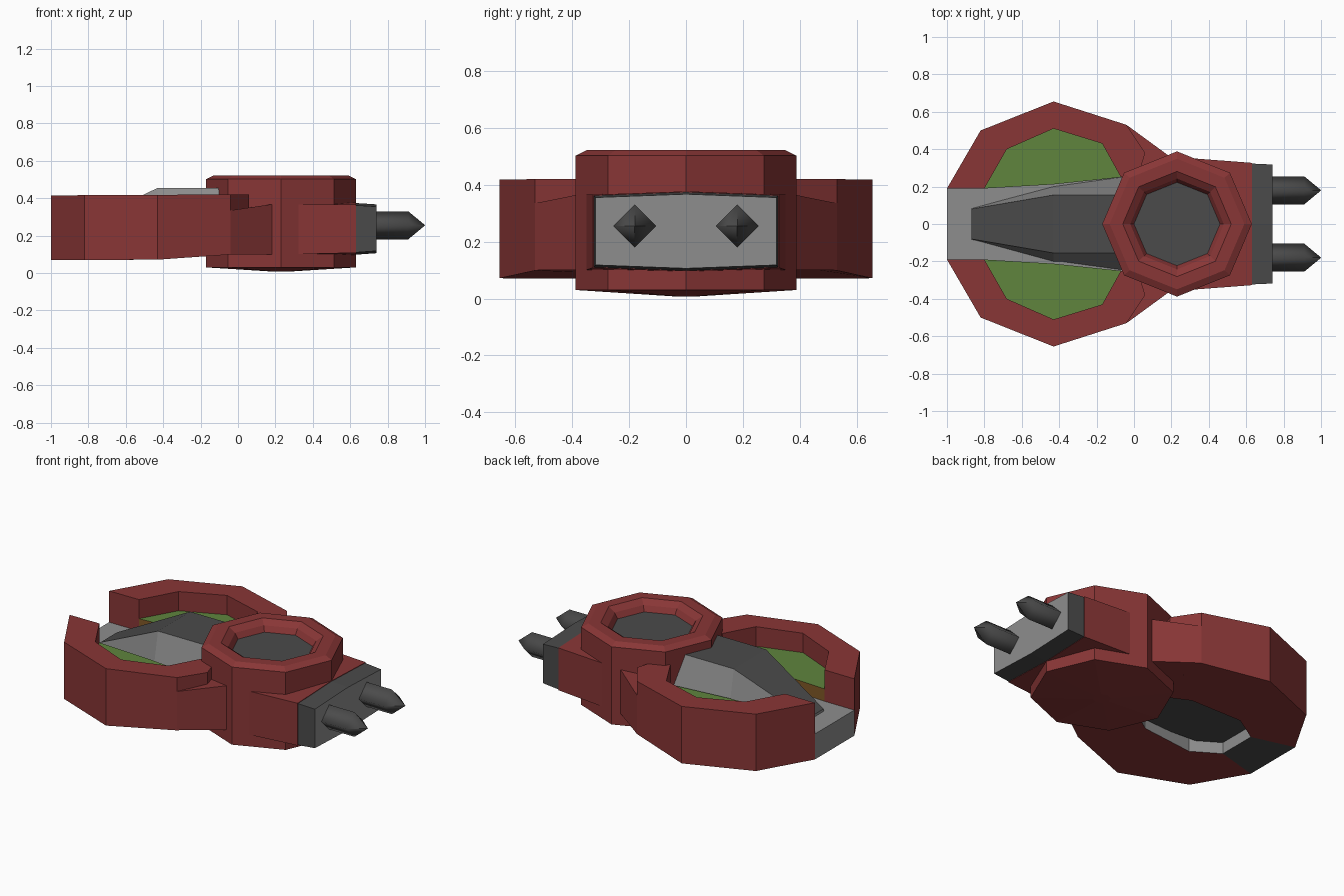
import bpy, bmesh, math

if "Cube" in bpy.data.objects:
    bpy.data.objects.remove(bpy.data.objects["Cube"])


def material(name, rgb):
    m = bpy.data.materials.new(name)
    m.diffuse_color = (*rgb, 1)
    m.use_nodes = True
    m.node_tree.nodes["Principled BSDF"].inputs["Base Color"].default_value = m.diffuse_color
    return m


RED = material("dark_red", (0.25, 0.037, 0.037))
GREEN = material("green", (0.115, 0.235, 0.048))
DARK = material("dark_grey", (0.07, 0.07, 0.07))
LIGHT = material("light_grey", (0.27, 0.27, 0.27))
BROWN = material("brown", (0.22, 0.10, 0.02))


def finish(name, bm, mats, rule=None):
    bmesh.ops.recalc_face_normals(bm, faces=bm.faces)
    if rule:
        for f in bm.faces:
            f.material_index = rule(f.calc_center_median(), f.normal)
    me = bpy.data.meshes.new(name)
    bm.to_mesh(me)
    bm.free()
    for m in mats:
        me.materials.append(m)
    ob = bpy.data.objects.new(name, me)
    bpy.context.collection.objects.link(ob)
    return ob


def loft(name, sections, mats, rule=None):
    """Skin a run of matching 3D loops and cap both ends."""
    bm = bmesh.new()
    loops = [[bm.verts.new(p) for p in s] for s in sections]
    n = len(loops[0])
    for a, b in zip(loops, loops[1:]):
        for i in range(n):
            j = (i + 1) % n
            bm.faces.new((a[i], a[j], b[j], b[i]))
    bm.faces.new(loops[0][::-1])
    bm.faces.new(loops[-1])
    return finish(name, bm, mats, rule)


def prism(name, outline, low, high, mats, rule=None):
    """Upright prism; low and high may be numbers or functions of x."""
    def z(v, x):
        return v(x) if callable(v) else v
    return loft(name, [[(x, y, z(v, x)) for x, y in outline] for v in (low, high)], mats, rule)


def under(x):
    return 0.07 + max(0, x + 0.45) * 0.07


def crown(x):
    return 0.415 + 0.005 * (x + 1)


def both(pts):
    """Complete a half outline by mirroring it in y."""
    return pts + [(x, -y) for x, y in reversed(pts)]


# Mirrored halves: shell, rim, green deck and shoulder
OUTER = [(-1, .19), (-.82, .5), (-.43, .655), (-.04, .53)]
INNER = [(-.07, .25), (-.17, .43), (-.43, .51), (-.68, .4), (-.8, .19)]
for s, side in ((1, "left"), (-1, "right")):
    def flip(pts):
        return [(x, y * s) for x, y in pts]

    hatch = [(.15, .05), (-.12, .12), (-.25, .2), (-.58, .22), (-.74, .12)]
    prism("lower_shell_" + side, flip(OUTER + [(.15, .39)] + hatch), under, 0.2, [RED, LIGHT],
          lambda c, n: int(abs(n.z) < .5 and abs(c.y) < .23))
    prism("rim_" + side, flip(OUTER + [(.06, .38), (.02, .25)] + INNER), 0.2, crown, [RED])
    prism("deck_" + side, flip(INNER + [(-.43, .212)]), 0.19, 0.30, [GREEN, BROWN],
          lambda c, n: int(abs(n.z) < .5 and n.y * s < 0))
    prism("shoulder_" + side, flip([(-.04, .53), (.19, .362), (.19, .15), (-.06, .25)]),
          0.1, lambda x: 0.335 + 0.17 * max(0, x + .01), [RED])

    # Four-sided barrels with pointed tips
    ring = [(0, .075), (.075, 0), (0, -.075), (-.075, 0)]
    barrel = loft("barrel_" + side,
                  [[(x, s * .18 + a * k, .255 + b * k) for a, b in ring]
                   for x, k in ((.72, 1), (.91, 1), (1, .01))], [DARK])
    for f in barrel.data.polygons:
        f.use_smooth = len(f.vertices) == 4 and abs(f.normal.x) < .9

# Central arm, its tail block and canopy
prism("arm", both([(-1, .19), (-.8, .19), (-.43, .212), (-.07, .26), (.1, .26)]),
      0.14, 0.225, [LIGHT, DARK], lambda c, n: int(n.z < -.5))
prism("tail_block", both([(-1, .19), (-.74, .12)]), 0.07, 0.15, [LIGHT, DARK],
      lambda c, n: int(n.z < -.5))
loft("canopy", [[(x, -b, .2), (x, -r, z), (x, r, z), (x, b, .2)]
                for x, b, r, z in ((-.87, .085, .08, .24), (-.43, .205, .155, .455),
                                   (-.03, .26, .155, .455))],
     [LIGHT, DARK], lambda c, n: int(n.z > .6 and abs(c.y) < .02))

# Octagonal turret, with a sunken top and a shallow conical underside
bm = bmesh.new()
prev = None
profile = [(.05, .008), (.4, .03), (.4, .502), (.36, .522), (.29, .522), (.25, .495), (.23, .462)]
for k, (r, z) in enumerate(profile):
    cur = [bm.verts.new((.23 + r * math.cos(i * math.pi / 4),
                         .97 * r * math.sin(i * math.pi / 4), z)) for i in range(8)]
    if prev:
        for i in range(8):
            j = (i + 1) % 8
            bm.faces.new((prev[i], prev[j], cur[j], cur[i]))
    else:
        bm.faces.new(cur[::-1])
    prev = cur
bm.faces.new(prev)
finish("turret", bm, [RED, DARK],
       lambda c, n: int(n.z > .9 and abs(c.x - .23) < .05 and abs(c.y) < .05))


# Neck and muzzle block, slightly peaked across the middle
def slab(x, w, lo, hi):
    return [(x, -w, lo), (x, 0, lo - .012), (x, w, lo), (x, w, hi), (x, 0, hi + .012), (x, -w, hi)]


loft("neck", [slab(.15, .362, .1, .362), slab(.3, .352, .1, .365), slab(.63, .327, .108, .365)], [RED])
loft("muzzle_block", [slab(.63, .323, .11, .362), slab(.74, .318, .118, .355)], [DARK, LIGHT],
     lambda c, n: int(n.x > .9))
